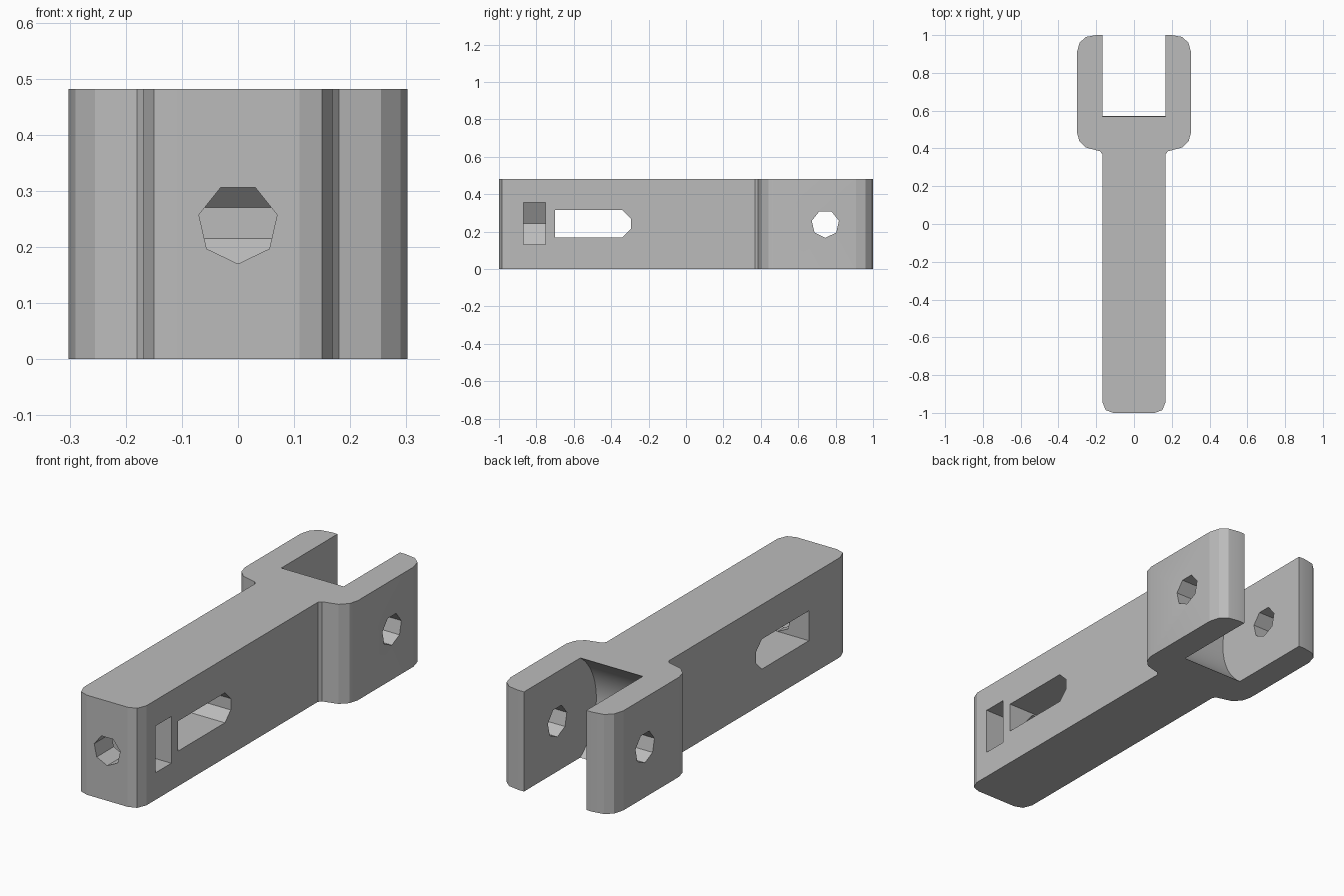
import bpy, bmesh, math
from mathutils import Vector

cube = bpy.data.objects.get("Cube")
if cube:
    bpy.data.objects.remove(cube)

HEIGHT, MID = 0.482, 0.2415
PIN_Y = 0.745

grey = bpy.data.materials.new("plain grey")
grey.use_nodes = True
COLOUR = (0.5, 0.5, 0.5, 1)
grey.diffuse_color = COLOUR
grey.node_tree.nodes["Principled BSDF"].inputs["Base Color"].default_value = COLOUR


def prism(name, profile, axis, start, end):
    """Extrude a 2D profile along an axis: x uses (y, z), y uses (x, z), z uses (x, y)."""
    place = {"x": lambda a, b: (start, a, b),
             "y": lambda a, b: (a, start, b),
             "z": lambda a, b: (a, b, start)}[axis]
    bm = bmesh.new()
    face = bm.faces.new([bm.verts.new(place(a, b)) for a, b in profile])
    new = bmesh.ops.extrude_face_region(bm, geom=[face])["geom"]
    step = Vector([(end - start) * (axis == k) for k in "xyz"])
    bmesh.ops.translate(bm, vec=step, verts=[v for v in new if isinstance(v, bmesh.types.BMVert)])
    bmesh.ops.recalc_face_normals(bm, faces=bm.faces)
    mesh = bpy.data.meshes.new(name)
    bm.to_mesh(mesh)
    bm.free()
    mesh.materials.append(grey)
    ob = bpy.data.objects.new(name, mesh)
    bpy.context.collection.objects.link(ob)
    return ob


def ring(cx, cz, radius, sides, first):
    angles = [math.radians(first) + math.tau * k / sides for k in range(sides)]
    return [(cx + radius * math.cos(a), cz + radius * math.sin(a)) for a in angles]


# Arm and fork outline, right half then mirrored
half = [(0.11, -1), (0.15, -0.985), (0.168, -0.94), (0.168, 0.37), (0.18, 0.385),
        (0.255, 0.405), (0.29, 0.44), (0.302, 0.485), (0.302, 0.91), (0.288, 0.96),
        (0.255, 0.99), (0.2, 1)]
outline = half + [(-x, y) for x, y in reversed(half)]
body = prism("fork_arm", outline, "z", 0, HEIGHT)

# Fork gap with a round clearance at its base
arc = [math.pi / 2 + math.pi * k / 48 for k in range(49)]
gap = [(PIN_Y + 0.298 * math.cos(a), MID + 0.298 * math.sin(a)) for a in arc]
gap += [(1.1, MID - 0.298), (1.1, MID + 0.298)]

# Side slot with a chamfered end
slot = [(-0.7, 0.17), (-0.34, 0.17), (-0.295, 0.215), (-0.295, 0.27),
        (-0.34, 0.315), (-0.7, 0.315)]

# Nut pocket, open on the right side with a pointed floor
nut = [(-0.13, 0.244), (0, 0.131), (0.3, 0.131), (0.3, 0.357), (0, 0.357)]
nut[1] = (-0.065, 0.131)
nut[4] = (-0.065, 0.357)

cutters = [
    prism("fork_gap_cutter", gap, "x", -0.167, 0.167),
    prism("pin_hole_cutter", ring(PIN_Y, MID, 0.0745, 7, -90), "x", -0.5, 0.5),
    prism("side_slot_cutter", slot, "x", -0.5, 0.5),
    prism("nut_pocket_cutter", nut, "y", -0.87, -0.75),
    prism("screw_hole_cutter", ring(0, MID, 0.0715, 7, -90), "y", -1.1, -0.5),
]

bpy.ops.object.select_all(action="DESELECT")
bpy.context.view_layer.objects.active = body
body.select_set(True)
for cutter in cutters:
    cutter.hide_render = True
    mod = body.modifiers.new(cutter.name, "BOOLEAN")
    mod.operation, mod.solver, mod.object = "DIFFERENCE", "EXACT", cutter
    bpy.ops.object.modifier_apply(modifier=mod.name)
for cutter in cutters:
    bpy.data.objects.remove(cutter)

bpy.ops.object.shade_smooth_by_angle(angle=math.radians(15))
